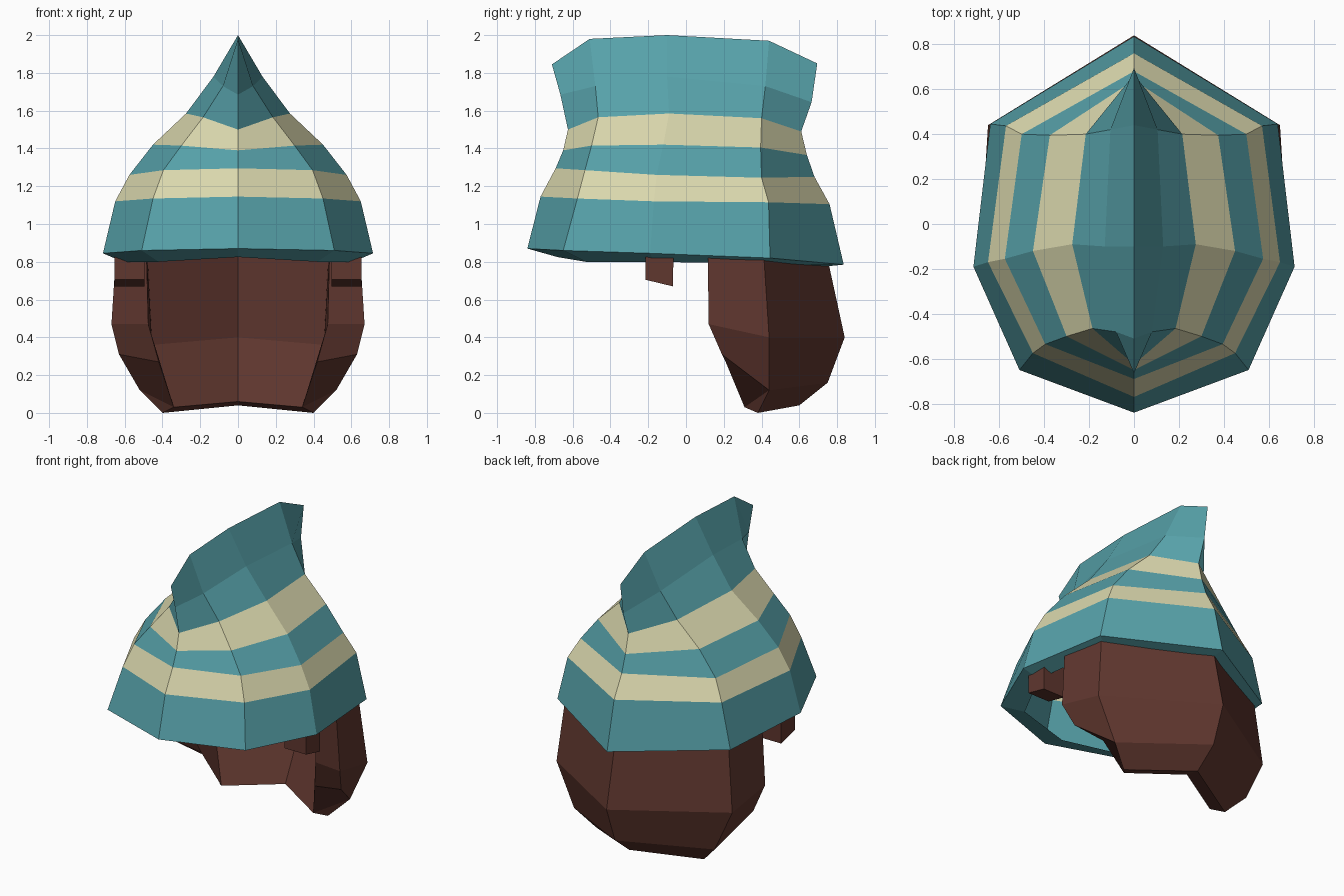
import bpy, bmesh

if "Cube" in bpy.data.objects:
    bpy.data.objects.remove(bpy.data.objects["Cube"])


def material(name, rgb):
    m = bpy.data.materials.new(name)
    m.diffuse_color = (*rgb, 1.0)
    m.use_nodes = True
    m.node_tree.nodes["Principled BSDF"].inputs["Base Color"].default_value = m.diffuse_color
    return m


teal = material("teal_wool", (0.095, 0.36, 0.40))
cream = material("cream_wool", (0.72, 0.70, 0.43))
brown = material("brown_hair", (0.117, 0.038, 0.028))


def half_object(name, verts, faces, mats, face_mats=None):
    """Flat shaded right half, mirrored across x = 0."""
    mesh = bpy.data.meshes.new(name)
    mesh.from_pydata(verts, [], faces)
    for m in mats:
        mesh.materials.append(m)
    if face_mats:
        for poly, idx in zip(mesh.polygons, face_mats):
            poly.material_index = idx
    ob = bpy.data.objects.new(name, mesh)
    bpy.context.collection.objects.link(ob)
    mod = ob.modifiers.new("mirror", 'MIRROR')
    mod.use_clip = True
    mod.merge_threshold = 0.001
    return ob


# Hat: rings from inner lip to ridge, columns from front round to back
rings = [
    [(0, -.68, .825), (.42, -.53, .80), (.61, -.17, .80), (.55, .39, .79), (0, .69, .77)],
    [(0, -.84, .87), (.51, -.65, .86), (.715, -.19, .845), (.64, .445, .82), (0, .835, .785)],
    [(0, -.77, 1.145), (.45, -.575, 1.135), (.65, -.17, 1.12), (.57, .437, 1.115), (0, .76, 1.105)],
    [(0, -.69, 1.295), (.395, -.535, 1.285), (.575, -.155, 1.26), (.50, .40, 1.245), (0, .68, 1.25)],
    [(0, -.65, 1.39), (.30, -.50, 1.415), (.45, -.12, 1.42), (.375, .395, 1.405), (0, .64, 1.365)],
    [(0, -.625, 1.50), (.185, -.465, 1.565), (.275, -.09, 1.585), (.215, .40, 1.56), (0, .61, 1.49)],
    [(0, -.665, 1.685), (.08, -.48, 1.73), (.13, -.10, 1.78), (.105, .42, 1.73), (0, .665, 1.645)],
    [(0, -.71, 1.845), (0, -.51, 1.98), (0, -.10, 2.0), (0, .44, 1.97), (0, .695, 1.85)],
]
band_colours = [0, 0, 1, 0, 1, 0, 0]
verts = [p for ring in rings for p in ring]
faces, cols = [], []
for r, colour in enumerate(band_colours):
    for c in range(4):
        a, b = r * 5 + c, (r + 1) * 5 + c
        faces.append((a, a + 1, b + 1, b))
        cols.append(colour)
half_object("striped_hat", verts, faces, [teal, cream], cols)

# Back hair: each level runs outer back, outer corner, front edge, then the inside
levels = [
    [(0, .74, .86), (.60, .41, .86), (.645, .115, .86),
     (.485, .115, .86), (.48, .38, .86), (0, .66, .86)],
    [(0, .84, .40), (.65, .44, .40), (.67, .12, .47),
     (.475, .14, .47), (.455, .40, .36), (0, .67, .40)],
    [(0, .75, .16), (.52, .44, .12), (.63, .19, .31),
     (.42, .21, .27), (.34, .31, .03), (0, .50, .06)],
]
verts = [p for lv in levels for p in lv] + [(0, .60, .04), (.40, .38, 0)]
faces = []
for r in range(2):
    for c in range(5):
        a, b = r * 6 + c, (r + 1) * 6 + c
        faces.append((a, b, b + 1, a + 1))
# Hair hem and hidden top edge
faces += [(12, 18, 19, 13), (13, 19, 16), (13, 16, 15, 14), (18, 17, 16, 19),
          (0, 1, 4, 5), (1, 2, 3, 4)]
hair = half_object("back_hair", verts, faces, [brown])
bm = bmesh.new()
bm.from_mesh(hair.data)
bmesh.ops.recalc_face_normals(bm, faces=bm.faces)
bm.to_mesh(hair.data)
bm.free()

# Sideburns: small blocks with a slanted underside
profile = [(-.215, .705), (-.07, .67), (-.065, .87), (-.215, .87)]
verts = [(x, y, z) for x in (.495, .655) for y, z in profile]
faces = [(3, 2, 1, 0), (4, 5, 6, 7)]
faces += [(i, (i + 1) % 4, (i + 1) % 4 + 4, i + 4) for i in range(4)]
half_object("sideburns", verts, faces, [brown])
